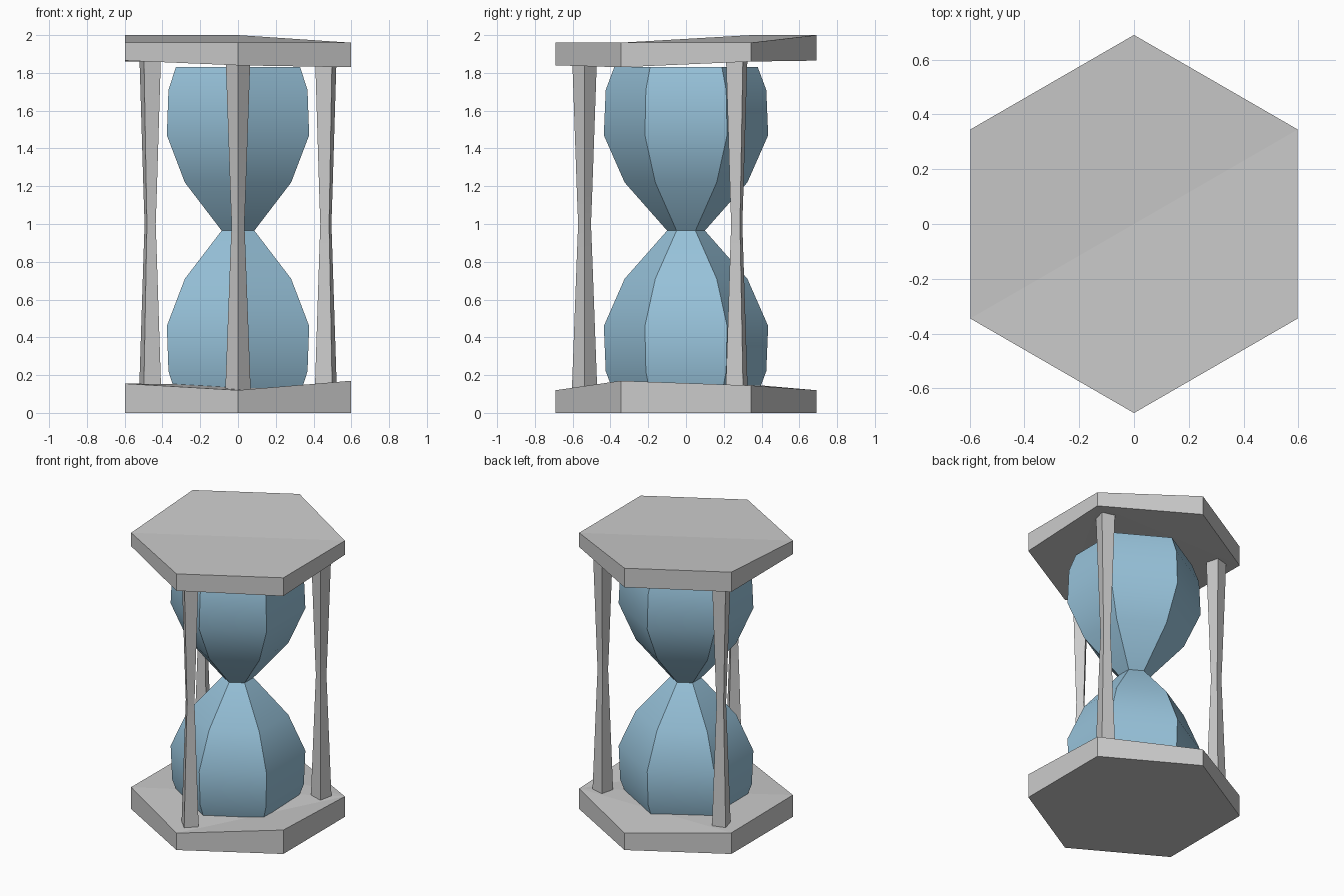
import bpy, bmesh
from math import radians, sin, cos

if "Cube" in bpy.data.objects:
    bpy.data.objects.remove(bpy.data.objects["Cube"])


def finish(name, bm, smooth=False):
    bmesh.ops.recalc_face_normals(bm, faces=bm.faces)
    mesh = bpy.data.meshes.new(name)
    bm.to_mesh(mesh)
    bm.free()
    ob = bpy.data.objects.new(name, mesh)
    bpy.context.collection.objects.link(ob)
    if smooth:
        bpy.ops.object.select_all(action='DESELECT')
        ob.select_set(True)
        bpy.context.view_layer.objects.active = ob
        bpy.ops.object.shade_smooth_by_angle(angle=radians(30))
    return ob


def polar(r, deg, z):
    return (r * cos(radians(deg)), r * sin(radians(deg)), z)


def bridge(bm, a, b):
    n = len(a)
    for i in range(n):
        j = (i + 1) % n
        bm.faces.new((a[i], a[j], b[j], b[i]))


def slab(name, lows, highs):
    # hexagonal slab, one height per corner starting at 30 degrees
    bm = bmesh.new()
    rings = [[bm.verts.new(polar(0.69, 30 + 60 * i, z)) for i, z in enumerate(zs)]
             for zs in (lows, highs)]
    bridge(bm, *rings)
    for ring in rings:
        for i in range(1, 5):
            bm.faces.new((ring[0], ring[i], ring[i + 1]))
    return finish(name, bm)


def turned(name, sides, profile, start, centre=(0, 0)):
    # low-sided lathe form from (radius, z) pairs
    bm = bmesh.new()
    rings = []
    for r, z in profile:
        ring = []
        for i in range(sides):
            x, y, _ = polar(r, start + 360 / sides * i, z)
            ring.append(bm.verts.new((x + centre[0], y + centre[1], z)))
        rings.append(ring)
    for a, b in zip(rings, rings[1:]):
        bridge(bm, a, b)
    bm.faces.new(rings[0])
    bm.faces.new(rings[-1])
    return finish(name, bm, smooth=True)


# uneven end slabs
slab("base", [0] * 6, [0.145, 0.12, 0.15, 0.155, 0.12, 0.17])
slab("top", [1.86, 1.865, 1.86, 1.865, 1.84, 1.83],
     [1.96, 2.0, 2.0, 1.96, 1.96, 1.96])

# three waisted posts
post = [(0.067, 0.125), (0.04, 0.85), (0.034, 1.0), (0.04, 1.15), (0.065, 1.865)]
for label, deg in (("front", 270), ("back_right", 30), ("back_left", 150)):
    x, y, _ = polar(0.537, deg, 0)
    turned(label + "_post", 4, post, deg, (x, y))

# two-bulb glass
glass = turned("glass_bulbs", 6,
               [(0.38, 0.10), (0.425, 0.22), (0.435, 0.46), (0.325, 0.71), (0.1, 0.965),
                (0.325, 1.22), (0.435, 1.47), (0.425, 1.71), (0.38, 1.83)], 30)
mat = bpy.data.materials.new("blue_glass")
mat.diffuse_color = (0.31, 0.54, 0.70, 1)
mat.use_nodes = True
mat.node_tree.nodes["Principled BSDF"].inputs["Base Color"].default_value = mat.diffuse_color
glass.data.materials.append(mat)
